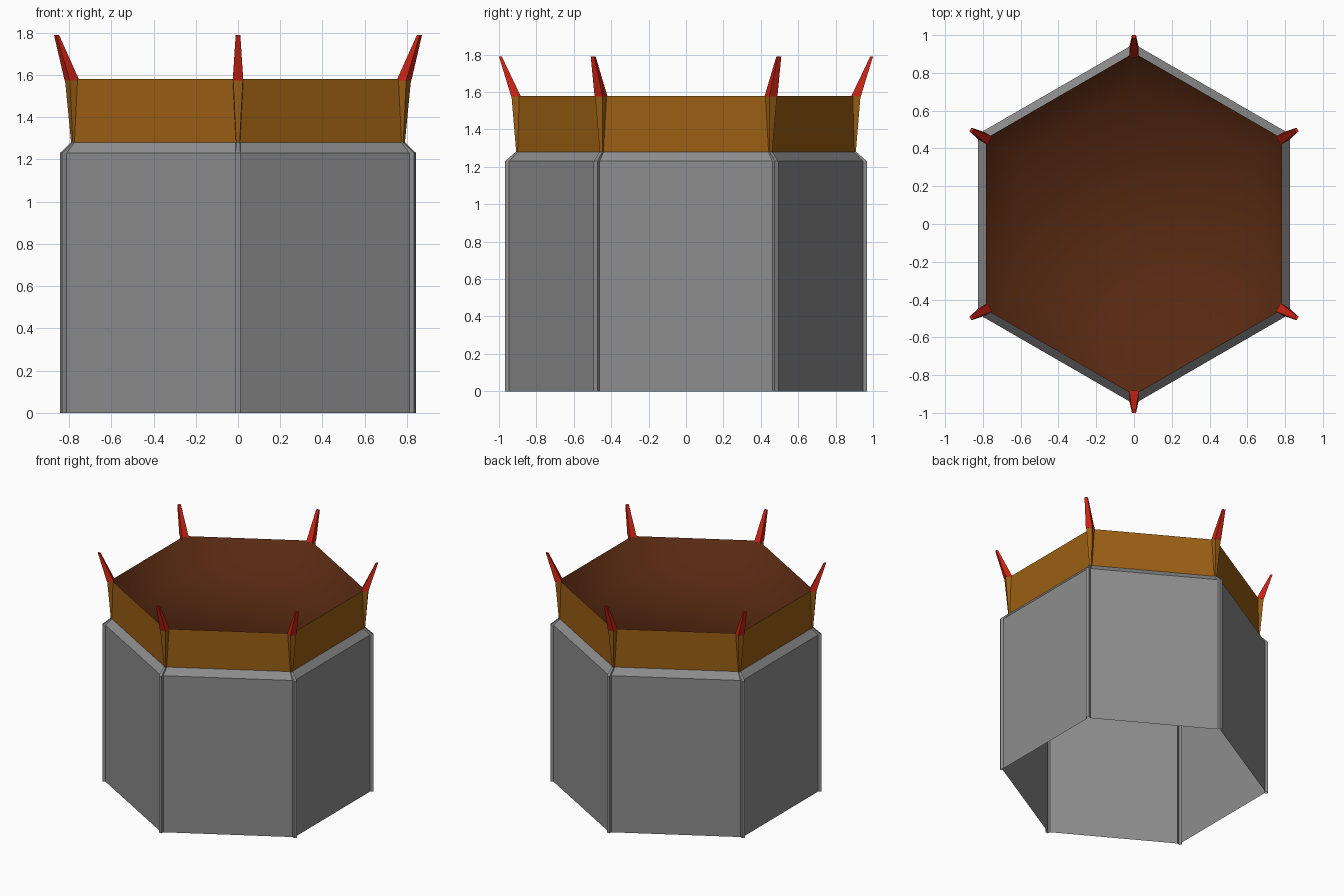
import bpy, bmesh, math

if "Cube" in bpy.data.objects:
    bpy.data.objects.remove(bpy.data.objects["Cube"])


def material(name, rgb):
    m = bpy.data.materials.new(name)
    m.diffuse_color = (*rgb, 1)
    m.use_nodes = True
    m.node_tree.nodes["Principled BSDF"].inputs["Base Color"].default_value = m.diffuse_color
    return m


GREY = material("stone grey", (0.27, 0.27, 0.27))
ORANGE = material("amber", (0.33, 0.115, 0.007))
BROWN = material("dark brown", (0.095, 0.022, 0.006))
RED = material("spike red", (0.62, 0.018, 0.007))


def corner_point(k, radial, side, z):
    # a point near hexagon corner k, in radial / sideways coordinates
    a = math.radians(30 + 60 * k)
    c, s = math.cos(a), math.sin(a)
    return (radial * c - side * s, radial * s + side * c, z)


def ribbed_ring(radius, rib_radius, half, z):
    # hexagon outline with a narrow rib on every corner
    foot = half + 0.002
    r = radius - foot * math.tan(math.radians(30))
    return [corner_point(k, rad, t, z) for k in range(6)
            for rad, t in ((r, -foot), (rib_radius, -half), (rib_radius, half), (r, foot))]


def plain_ring(radius, z):
    return [corner_point(k, radius, 0, z) for k in range(6)]


def loft(name, rings, mat, cap_start=False, cap_end=False, smooth=False):
    bm = bmesh.new()
    loops = [[bm.verts.new(p) for p in ring] for ring in rings]
    n = len(loops[0])
    for a, b in zip(loops, loops[1:]):
        for i in range(n):
            j = (i + 1) % n
            bm.faces.new((a[i], a[j], b[j], b[i]))
    if cap_start:
        bm.faces.new(loops[0][::-1])
    if cap_end:
        bm.faces.new(loops[-1])
    for f in bm.faces:
        f.smooth = smooth
    me = bpy.data.meshes.new(name)
    bm.to_mesh(me)
    bm.free()
    me.materials.append(mat)
    ob = bpy.data.objects.new(name, me)
    bpy.context.collection.objects.link(ob)
    return ob


# Grey outer wall, open underneath, with a sloped shoulder
loft("outer_wall", [ribbed_ring(0.953, 0.968, 0.011, 0),
                    ribbed_ring(0.953, 0.968, 0.011, 1.23),
                    ribbed_ring(0.906, 0.910, 0.009, 1.28)], GREY)

# Amber collar whose corner ribs widen towards the spikes
loft("collar", [ribbed_ring(0.906, 0.908, 0.008, 1.28),
                ribbed_ring(0.906, 0.933, 0.023, 1.58)], ORANGE)

# Shallow brown basin inside the collar
loft("basin", [plain_ring(0.906, 1.58), plain_ring(0.71, 1.39)], BROWN,
     cap_end=True, smooth=True)

# Red spikes leaning outwards on the six corners
for k in range(6):
    def quad(r0, r1, half, z):
        return [corner_point(k, r, t, z) for r, t in
                ((r0, -half), (r1, -half), (r1, half), (r0, half))]
    loft(f"spike_{k + 1}", [quad(0.882, 0.934, 0.025, 1.575),
                            quad(0.985, 1.0, 0.011, 1.79)], RED,
         cap_start=True, cap_end=True)
